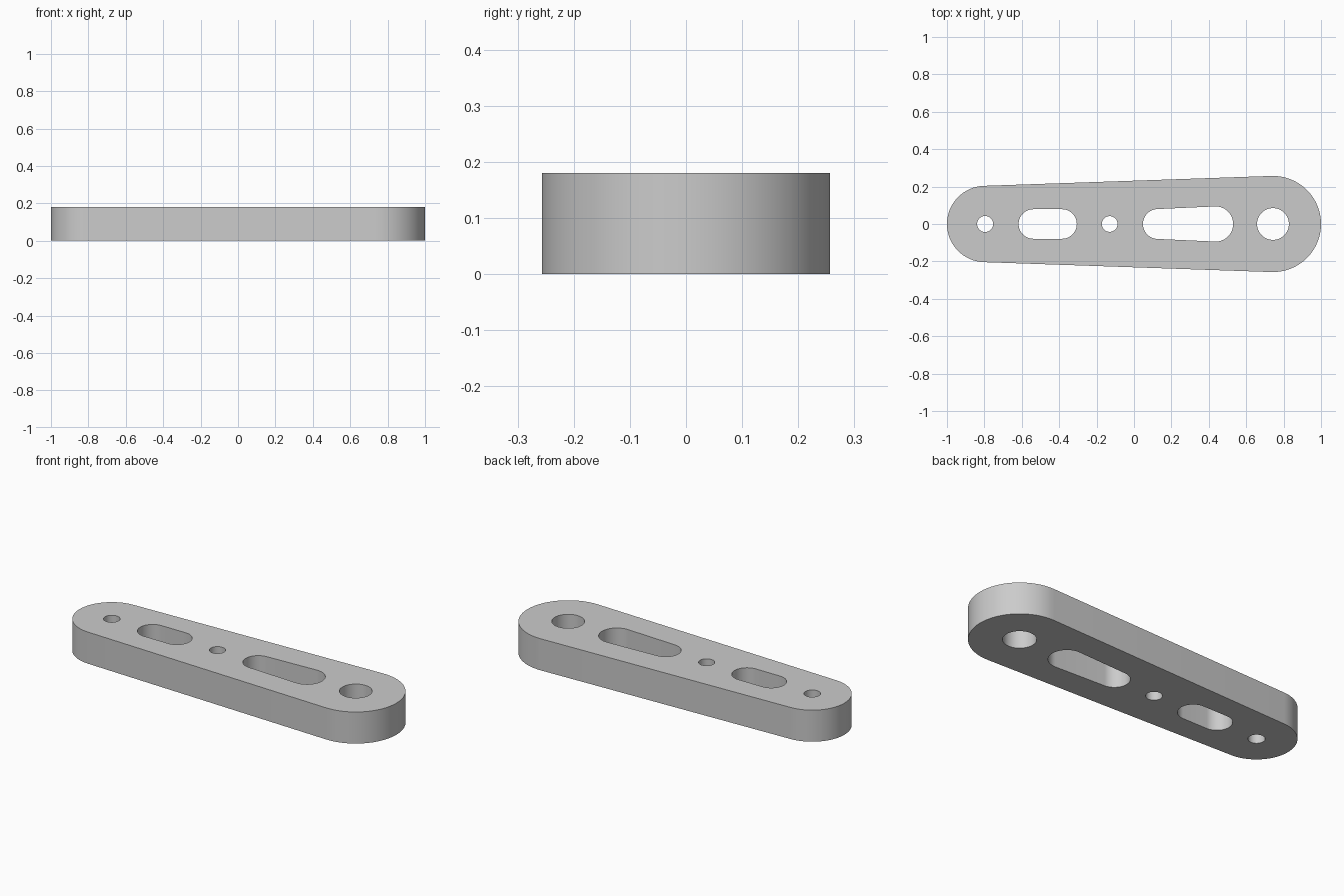
import bpy, bmesh, math

cube = bpy.data.objects.get("Cube")
if cube:
    bpy.data.objects.remove(cube, do_unlink=True)

HEIGHT = 0.18


def loop(bm, x1, r1, x2=None, r2=None, n=32):
    """Closed edge loop round two circles joined by their common tangents."""
    if x2 is None:
        x2, r2 = x1, r1
    turn = math.acos((r1 - r2) / (x2 - x1)) if x2 > x1 else math.pi / 2
    pts = []
    for i in range(n + 1):  # right arc
        a = -turn + 2 * turn * i / n
        pts.append((x2 + r2 * math.cos(a), r2 * math.sin(a)))
    for i in range(n + 1):  # left arc
        a = turn + (2 * math.pi - 2 * turn) * i / n
        pts.append((x1 + r1 * math.cos(a), r1 * math.sin(a)))
    if x1 == x2:  # arcs of a plain circle share their ends
        pts = pts[:n] + pts[n + 1:-1]
    verts = [bm.verts.new((x, y, 0)) for x, y in pts]
    for i, v in enumerate(verts):
        bm.edges.new((v, verts[(i + 1) % len(verts)]))


bm = bmesh.new()
loop(bm, -0.796, 0.204, 0.743, 0.257)      # tapered outline
loop(bm, -0.796, 0.043)                    # small end hole
loop(bm, -0.538, 0.079, -0.385, 0.079)     # straight slot
loop(bm, -0.13, 0.042)                     # middle hole
loop(bm, 0.128, 0.08, 0.436, 0.094)        # tapered slot
loop(bm, 0.743, 0.085)                     # large end hole

# Fill the plate and raise it to its thickness
bmesh.ops.triangle_fill(bm, edges=bm.edges[:], use_beauty=True, normal=(0, 0, 1))
raised = bmesh.ops.extrude_face_region(bm, geom=bm.faces[:], use_keep_orig=True)
top = [g for g in raised["geom"] if isinstance(g, bmesh.types.BMVert)]
bmesh.ops.translate(bm, verts=top, vec=(0, 0, HEIGHT))
bmesh.ops.recalc_face_normals(bm, faces=bm.faces[:])

mesh = bpy.data.meshes.new("link_plate")
bm.to_mesh(mesh)
bm.free()
plate = bpy.data.objects.new("link_plate", mesh)
bpy.context.collection.objects.link(plate)

# Plain grey finish
grey = bpy.data.materials.new("plain_grey")
grey.use_nodes = True
colour = (0.6, 0.6, 0.6, 1)
grey.diffuse_color = colour
grey.node_tree.nodes["Principled BSDF"].inputs["Base Color"].default_value = colour
mesh.materials.append(grey)

# Smooth walls with sharp rims
bpy.ops.object.select_all(action="DESELECT")
plate.select_set(True)
bpy.context.view_layer.objects.active = plate
bpy.ops.object.shade_smooth_by_angle(angle=math.radians(30))
